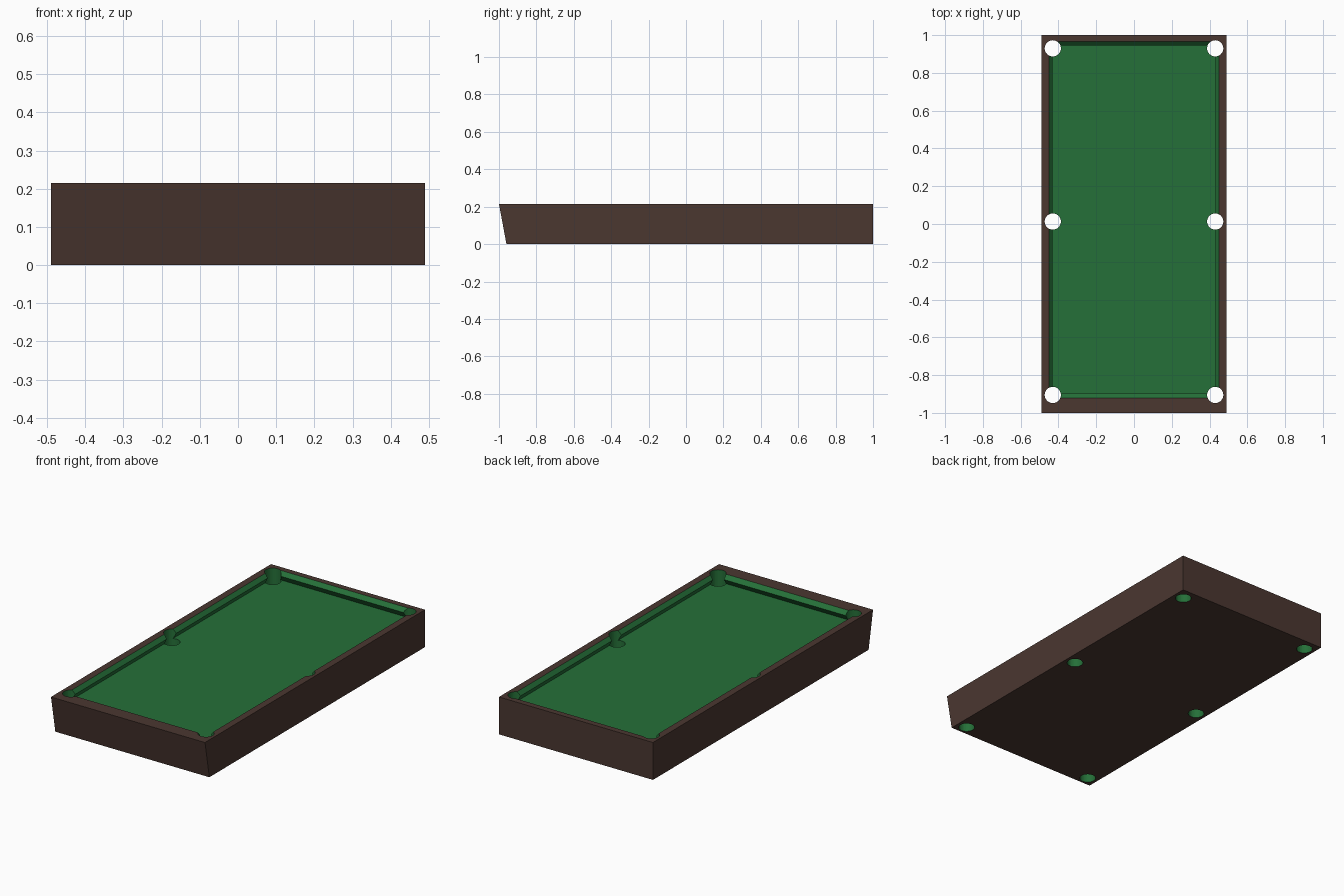
import bpy, bmesh

if "Cube" in bpy.data.objects:
    bpy.data.objects.remove(bpy.data.objects["Cube"])


def flat(name, rgb):
    m = bpy.data.materials.new(name)
    m.diffuse_color = (*rgb, 1)
    m.use_nodes = True
    m.node_tree.nodes["Principled BSDF"].inputs["Base Color"].default_value = m.diffuse_color
    return m


wood = flat("dark_wood", (0.069, 0.038, 0.030))
felt = flat("green_felt", (0.0185, 0.162, 0.040))


def make_object(name, bm):
    bmesh.ops.recalc_face_normals(bm, faces=bm.faces)
    me = bpy.data.meshes.new(name)
    bm.to_mesh(me)
    bm.free()
    me.materials.append(wood)
    me.materials.append(felt)
    ob = bpy.data.objects.new(name, me)
    bpy.context.collection.objects.link(ob)
    return ob


# Table body: rectangular rings (half width, front y, back y, z) from the
# underside, over the rail, down the cushion nose and undercut to the bed
rings = [
    (0.49, -0.96, 1.0, 0.0),
    (0.49, -1.0, 1.0, 0.215),
    (0.45, -0.92, 0.966, 0.215),
    (0.432, -0.897, 0.945, 0.193),
    (0.45, -0.92, 0.966, 0.16),
]
bm = bmesh.new()
loops = [[bm.verts.new(p) for p in ((-w, f, z), (w, f, z), (w, b, z), (-w, b, z))]
         for w, f, b, z in rings]
bm.faces.new(loops[0])
bm.faces.new(loops[-1]).material_index = 1
for k in range(len(loops) - 1):
    for i in range(4):
        j = (i + 1) % 4
        face = bm.faces.new((loops[k][i], loops[k][j], loops[k + 1][j], loops[k + 1][i]))
        face.material_index = 1 if k >= 2 else 0
table = make_object("table_body", bm)

# Six pockets cut right through, with felt-coloured walls
bm = bmesh.new()
for x in (-0.43, 0.43):
    for y in (-0.905, 0.013, 0.93):
        made = bmesh.ops.create_cone(bm, cap_ends=True, segments=32, radius1=0.043,
                                     radius2=0.043, depth=0.6)
        bmesh.ops.translate(bm, verts=made["verts"], vec=(x, y, 0.1))
for face in bm.faces:
    face.material_index = 1
cutter = make_object("pocket_cutter", bm)
cutter.hide_render = True
cutter.display_type = 'WIRE'

cut = table.modifiers.new("pockets", 'BOOLEAN')
cut.operation = 'DIFFERENCE'
cut.solver = 'EXACT'
cut.object = cutter
